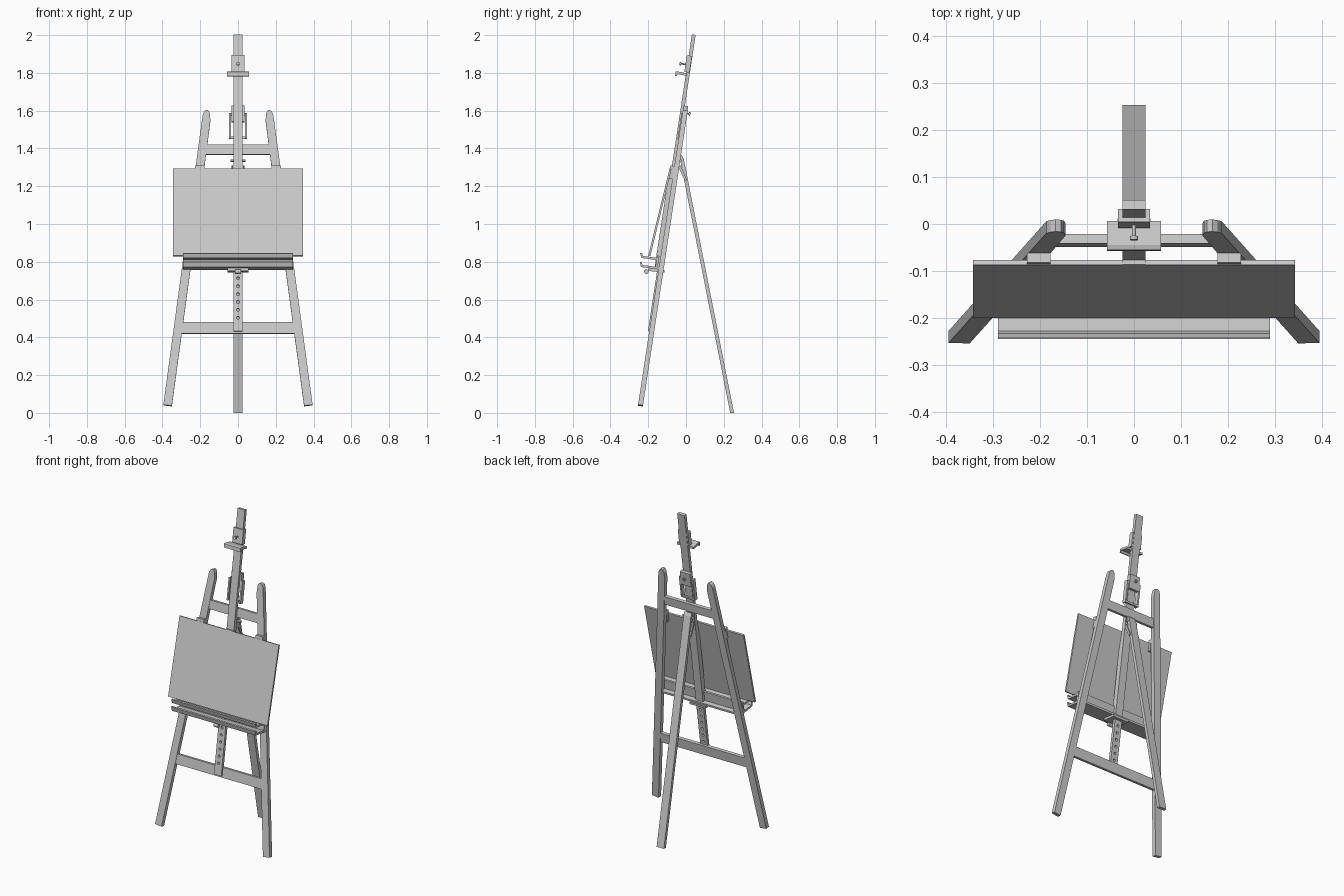
import bpy, bmesh, math
from mathutils import Matrix, Vector

if "Cube" in bpy.data.objects:
    bpy.data.objects.remove(bpy.data.objects["Cube"])

SLOPE = 0.152                      # backward lean of the front frame
LEAN = math.atan(SLOPE)
COS = math.cos(LEAN)


def frame_y(z):
    return -0.247 + SLOPE * z


def prism(name, pts, lo, hi, axis='X'):
    """Extrude a profile: axis X takes (y, z) points, axis Y takes (x, z)."""
    bm = bmesh.new()
    rings = []
    for t in (lo, hi):
        rings.append([bm.verts.new((t, a, b) if axis == 'X' else (a, t, b))
                      for a, b in pts])
    n = len(pts)
    bm.faces.new(rings[0])
    bm.faces.new(rings[1])
    for i in range(n):
        j = (i + 1) % n
        bm.faces.new((rings[0][i], rings[0][j], rings[1][j], rings[1][i]))
    bmesh.ops.recalc_face_normals(bm, faces=bm.faces)
    me = bpy.data.meshes.new(name)
    bm.to_mesh(me)
    bm.free()
    ob = bpy.data.objects.new(name, me)
    bpy.context.collection.objects.link(ob)
    return ob


def lean(ob):
    """Shear-free lean: local z is height, local y is depth about the frame."""
    ob.data.transform(Matrix.Translation((0, frame_y(0), 0))
                      @ Matrix.Rotation(-LEAN, 4, 'X')
                      @ Matrix.Diagonal((1, 1, 1 / COS, 1)))
    ob.data.update()
    return ob


def bar(name, x0, x1, y0, y1, z0, z1):
    """Box on the leaning frame; y is depth from the leg centre plane."""
    return lean(prism(name, [(x0, z0), (x1, z0), (x1, z1), (x0, z1)], y0, y1, 'Y'))


def rod(name, centre, r, length, axis, sides=16):
    bm = bmesh.new()
    bmesh.ops.create_cone(bm, cap_ends=True, segments=sides, radius1=r,
                          radius2=r, depth=length)
    rot = Vector((0, 0, 1)).rotation_difference(Vector(axis)).to_matrix().to_4x4()
    bm.transform(Matrix.Translation(centre) @ rot)
    for f in bm.faces:
        f.smooth = len(f.verts) == 4
    me = bpy.data.meshes.new(name)
    bm.to_mesh(me)
    bm.free()
    ob = bpy.data.objects.new(name, me)
    bpy.context.collection.objects.link(ob)
    return ob


NORMAL = (0, -COS, math.sin(LEAN))

# front legs with rounded tops, canvas pads and hinge straps, one per side
for s, side in ((-1, "left"), (1, "right")):
    leg = [(0.350, 0.036), (0.395, 0.042), (0.190, 1.555), (0.186, 1.580),
           (0.178, 1.596), (0.167, 1.603), (0.156, 1.599), (0.149, 1.585),
           (0.146, 1.545), (0.178, 1.30)]
    lean(prism(side + "_front_leg", [(s * x, z) for x, z in leg], -0.013, 0.013, 'Y'))
    bar(side + "_canvas_pad", s * 0.203 - 0.025, s * 0.203 + 0.025,
        -0.034, -0.013, 1.235, 1.305)
    prism(side + "_hinge_strap", [(-0.042, 1.305), (-0.028, 1.310),
          (0.004, 1.235), (-0.006, 1.228)], s * 0.030 - 0.004, s * 0.030 + 0.004)
    bar(side + "_clamp_side_plate", s * 0.043 - 0.005, s * 0.043 + 0.005,
        -0.018, 0.008, 1.45, 1.585)

# cross rails
bar("lower_rail", -0.305, 0.305, -0.010, 0.010, 0.42, 0.48)
bar("upper_rail", -0.178, 0.178, -0.010, 0.010, 1.367, 1.42)

# rear leg
prism("rear_leg", [(0.234, 0), (0.254, 0), (-0.012, 1.345), (-0.022, 1.365),
                   (-0.034, 1.355)], -0.025, 0.025)
rod("hinge_pin", (0, -0.026, 1.335), 0.006, 0.08, (1, 0, 0))

# drilled centre post
post = bar("centre_post", -0.025, 0.025, -0.020, -0.002, 0.43, 1.41)
for i in range(7):
    z = 0.50 + 0.042 * i
    cut = rod("hole_cutter", (0, frame_y(z), z), 0.008, 0.12, NORMAL, 12)
    cut.hide_render = True
    mod = post.modifiers.new("hole", 'BOOLEAN')
    mod.operation = 'DIFFERENCE'
    mod.object = cut
    mod.solver = 'EXACT'
    bpy.context.view_layer.objects.active = post
    bpy.ops.object.modifier_apply(modifier=mod.name)
    bpy.data.objects.remove(cut)

# sliding masts
bar("lower_mast", -0.024, 0.024, -0.036, -0.020, 0.76, 1.29)
bar("upper_mast", -0.025, 0.025, -0.026, -0.006, 1.25, 2.0)

# mast clamp behind the post
bar("mast_clamp", -0.035, 0.035, -0.012, 0.012, 1.54, 1.625)
bar("clamp_lower_bridge", -0.045, 0.045, -0.002, 0.008, 1.45, 1.462)
bar("clamp_upper_bridge", -0.045, 0.045, -0.002, 0.008, 1.573, 1.585)
rod("mast_clamp_screw", (0, 0.008, 1.585), 0.004, 0.035, NORMAL)
rod("mast_clamp_knob", (0, 0.019, 1.584), 0.009, 0.008, NORMAL)

# top canvas holder
bar("holder_block", -0.034, 0.034, -0.036, -0.008, 1.80, 1.888)
prism("holder_ledge", [(0.006, 1.783), (0.006, 1.797), (-0.045, 1.808),
      (-0.055, 1.806), (-0.058, 1.784), (-0.050, 1.782), (-0.044, 1.794)],
      -0.057, 0.057)
rod("holder_screw", (0, -0.014, 1.847), 0.004, 0.035, NORMAL)
rod("holder_knob", (0, -0.030, 1.849), 0.009, 0.008, NORMAL)

# canvas
prism("canvas", [(-0.200, 0.832), (-0.189, 0.829), (-0.077, 1.290),
                 (-0.087, 1.293)], -0.343, 0.343)

# two-level tray: lipped shelves on a back board
prism("upper_shelf", [(-0.148, 0.808), (-0.236, 0.820), (-0.243, 0.845),
      (-0.233, 0.847), (-0.228, 0.831), (-0.147, 0.820)], -0.29, 0.29)
prism("lower_shelf", [(-0.122, 0.756), (-0.238, 0.772), (-0.245, 0.799),
      (-0.235, 0.801), (-0.230, 0.783), (-0.120, 0.768)], -0.29, 0.29)
bar("tray_back", -0.29, 0.29, -0.032, -0.020, 0.762, 0.828)
prism("tray_bracket", [(-0.115, 0.742), (-0.200, 0.752), (-0.198, 0.766),
                       (-0.113, 0.756)], -0.055, 0.055)
rod("tray_knob", (0, -0.210, 0.748), 0.012, 0.030, (1, 0, 0))
